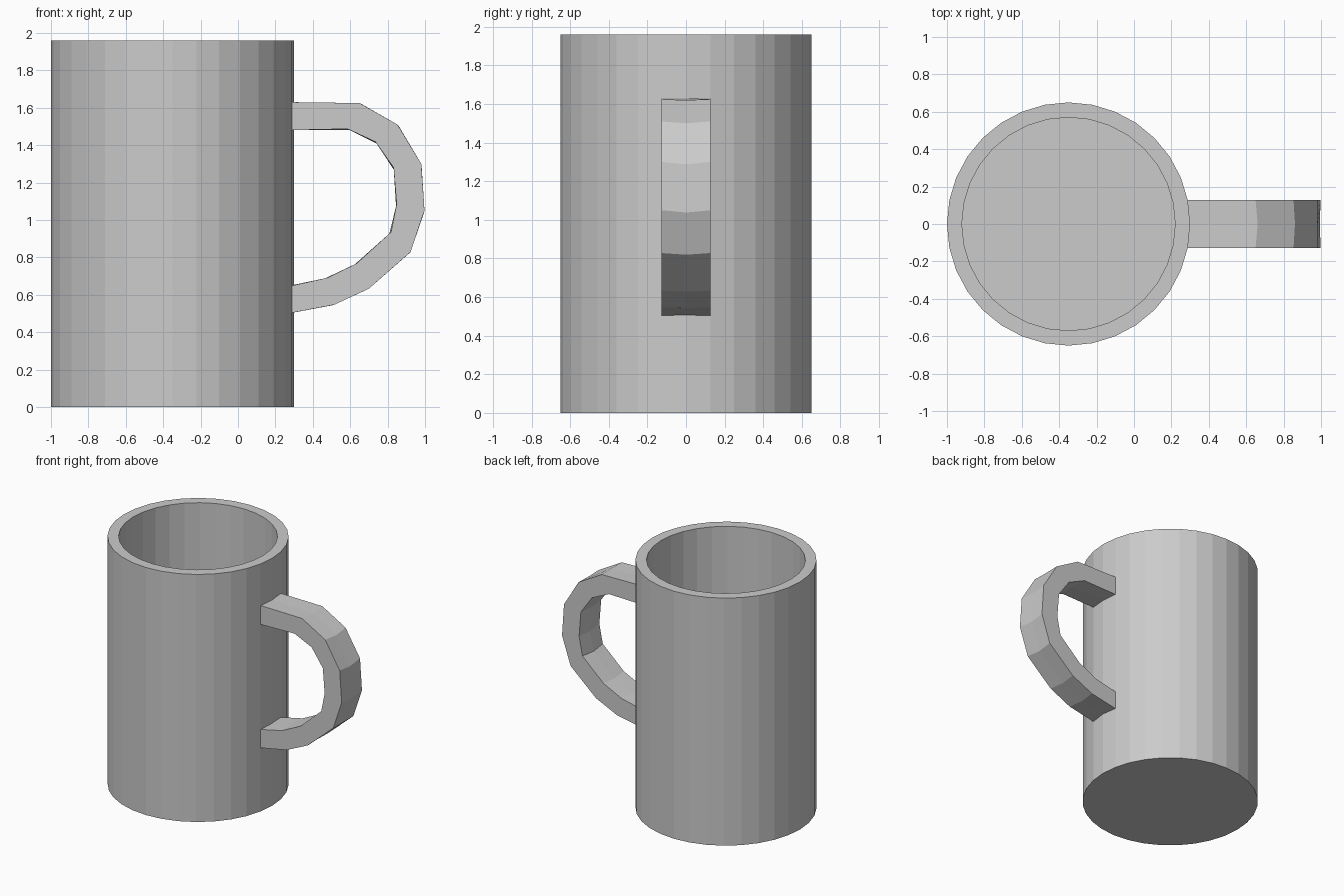
import bpy, bmesh, math

if "Cube" in bpy.data.objects:
    bpy.data.objects.remove(bpy.data.objects["Cube"])

SIDES = 32
CX = -0.35          # mug axis
R_OUT, R_IN = 0.65, 0.57
HEIGHT, FLOOR = 1.96, 0.08


def finish(bm, name):
    bmesh.ops.recalc_face_normals(bm, faces=bm.faces)
    mesh = bpy.data.meshes.new(name)
    bm.to_mesh(mesh)
    bm.free()
    obj = bpy.data.objects.new(name, mesh)
    bpy.context.collection.objects.link(obj)
    return obj


def bridge(bm, a, b):
    n = len(a)
    for i in range(n):
        j = (i + 1) % n
        bm.faces.new((a[i], a[j], b[j], b[i]))


# Hollow mug body: outer wall, rim, inner wall and floor
bm = bmesh.new()
rings = []
for r, z in [(R_OUT, 0), (R_OUT, HEIGHT), (R_IN, HEIGHT), (R_IN, FLOOR)]:
    angles = [2 * math.pi * i / SIDES for i in range(SIDES)]
    rings.append([bm.verts.new((CX + r * math.cos(a), r * math.sin(a), z)) for a in angles])
for a, b in zip(rings, rings[1:]):
    bridge(bm, a, b)
bm.faces.new(rings[0])
bm.faces.new(rings[-1])
finish(bm, "mug_body")

# Handle: outer and inner points (x, z) of each cross-section, ends sunk into the wall
sections = [
    ((0.27, 1.63), (0.27, 1.48)),
    ((0.65, 1.625), (0.585, 1.487)),
    ((0.853, 1.51), (0.735, 1.418)),
    ((0.98, 1.30), (0.832, 1.28)),
    ((0.997, 1.05), (0.848, 1.085)),
    ((0.922, 0.828), (0.818, 0.935)),
    ((0.70, 0.633), (0.635, 0.768)),
    ((0.515, 0.547), (0.475, 0.69)),
    ((0.27, 0.50), (0.27, 0.645)),
]
HALF_W = 0.127
BOW = 0.0125        # the middle of each section leads slightly along the path
bm = bmesh.new()
loops = []
for (ox, oz), (ix, iz) in sections:
    dx, dz = ox - ix, oz - iz
    length = math.hypot(dx, dz)
    tx, tz = BOW * dz / length, -BOW * dx / length
    outer = [(ox, -HALF_W, oz), (ox + tx, 0, oz + tz), (ox, HALF_W, oz)]
    inner = [(ix, HALF_W, iz), (ix + tx, 0, iz + tz), (ix, -HALF_W, iz)]
    loops.append([bm.verts.new(p) for p in outer + inner])
for a, b in zip(loops, loops[1:]):
    bridge(bm, a, b)
for end in (loops[0], loops[-1]):
    bm.faces.new((end[0], end[1], end[4], end[5]))
    bm.faces.new((end[1], end[2], end[3], end[4]))
finish(bm, "mug_handle")
